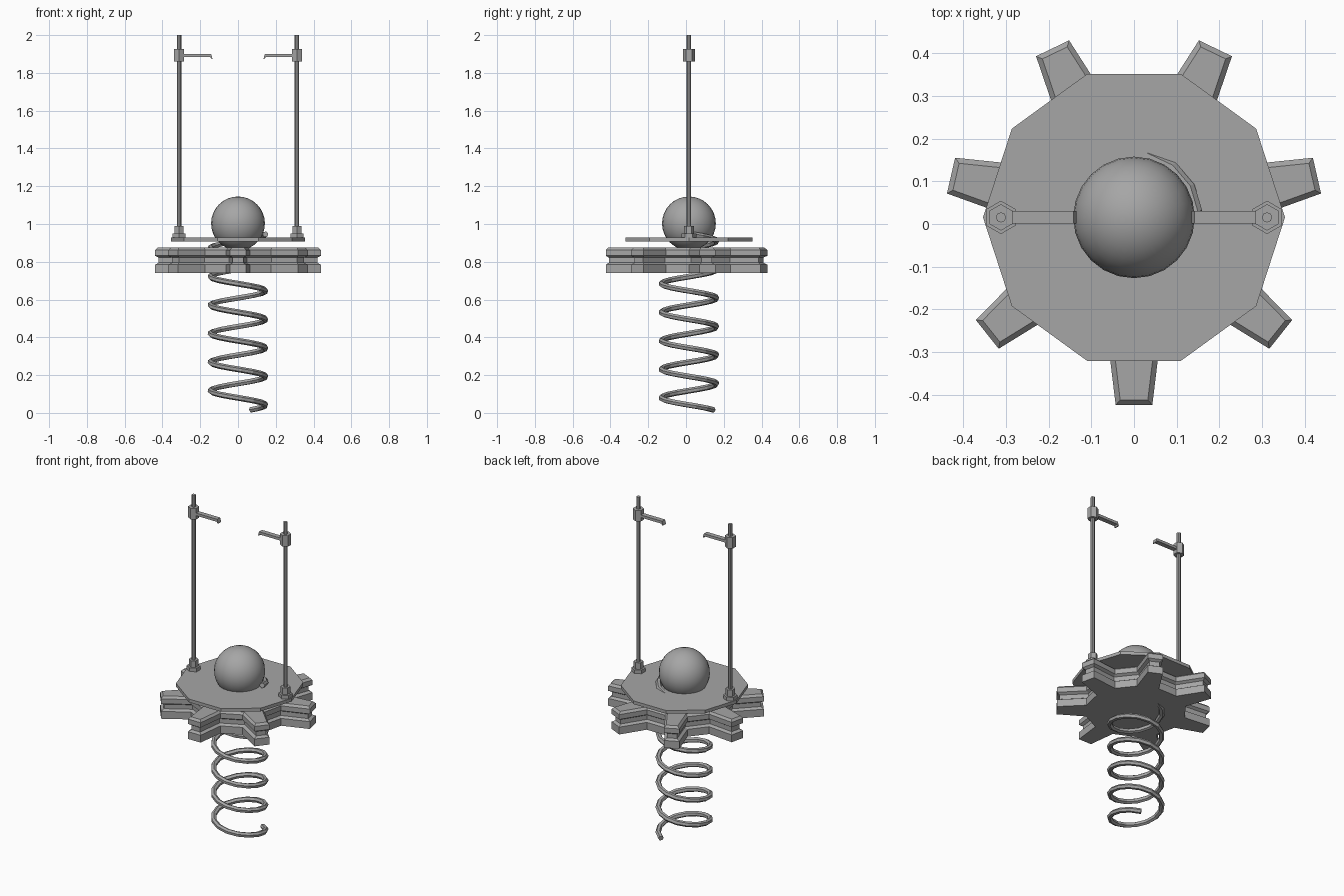
import bpy, bmesh
from math import sin, cos, pi, radians
from mathutils import Vector

cube = bpy.data.objects.get("Cube")
if cube:
    bpy.data.objects.remove(cube)

CY = 0.0155  # shared vertical axis

grey = bpy.data.materials.new("mid_grey")
grey.use_nodes = True
grey.diffuse_color = (0.38, 0.38, 0.38, 1)
grey.node_tree.nodes["Principled BSDF"].inputs["Base Color"].default_value = (0.38, 0.38, 0.38, 1)


def add_object(name, data):
    obj = bpy.data.objects.new(name, data)
    bpy.context.collection.objects.link(obj)
    data.materials.append(grey)
    return obj


def loft(name, rings):
    """Skin a stack of matching closed outlines and cap both ends."""
    bm = bmesh.new()
    loops = [[bm.verts.new(p) for p in ring] for ring in rings]
    n = len(loops[0])
    for a, b in zip(loops, loops[1:]):
        for i in range(n):
            j = (i + 1) % n
            bm.faces.new((a[i], a[j], b[j], b[i]))
    bm.faces.new(loops[0][::-1])
    bm.faces.new(loops[-1])
    bmesh.ops.recalc_face_normals(bm, faces=bm.faces)
    mesh = bpy.data.meshes.new(name)
    bm.to_mesh(mesh)
    bm.free()
    return add_object(name, mesh)


def ngon(x, y, z, r, sides, turn=0.0):
    return [(x + r * cos(turn + 2 * pi * i / sides),
             y + r * sin(turn + 2 * pi * i / sides), z) for i in range(sides)]


def prism(name, x, r, z0, z1, sides, turn=0.0):
    return loft(name, [ngon(x, CY, z, r, sides, turn) for z in (z0, z1)])


def inset(points, d):
    """Move every edge of a counter-clockwise outline inwards by d."""
    out = []
    for i, p in enumerate(points):
        a = (p - points[i - 1]).normalized()
        b = (points[(i + 1) % len(points)] - p).normalized()
        na, nb = Vector((-a.y, a.x)), Vector((-b.y, b.x))
        out.append(p + (na + nb) * d / (1 + na.dot(nb)))
    return out


# Gear wheel: seven tapered teeth, grooved rim, chamfered top
outline = []
for k in range(7):
    a = -pi / 2 + 2 * pi * k / 7
    radial, side = Vector((cos(a), sin(a))), Vector((-sin(a), cos(a)))
    for r, w in ((0.275, -0.063), (0.44, -0.043), (0.44, 0.043), (0.275, 0.063)):
        outline.append(radial * r + side * w)
profile = ((0.74, 0), (0.785, 0), (0.795, 0.016), (0.822, 0.016),
           (0.832, 0), (0.862, 0), (0.875, 0.012))
loft("gear_wheel", [[(p.x, p.y + CY, z) for p in inset(outline, d)]
                    for z, d in profile])

# Ten-sided plate above the gear
prism("plate", 0, 0.354, 0.908, 0.928, 10)

# Ball resting in the plate
bm = bmesh.new()
bmesh.ops.create_uvsphere(bm, u_segments=24, v_segments=16, radius=0.1425)
mesh = bpy.data.meshes.new("ball")
bm.to_mesh(mesh)
bm.free()
mesh.shade_smooth()
add_object("ball", mesh).location = (0, CY, 1.003)

# Coil spring winding up through the gear and plate
curve = bpy.data.curves.new("spring", "CURVE")
curve.dimensions = "3D"
curve.bevel_depth = 0.0155
curve.bevel_resolution = 1
curve.use_fill_caps = True
spline = curve.splines.new("POLY")
turns, per_turn = 6.16, 15
count = int(turns * per_turn)
spline.points.add(count)
for i, pt in enumerate(spline.points):
    t = turns * i / count
    a = radians(62) - 2 * pi * t
    pt.co = (0.146 * cos(a), CY + 0.146 * sin(a), 0.016 + 0.151 * t, 1)
spline.use_smooth = False
add_object("spring", curve)

# Posts with nuts, clamps and inward arms
for name, s in (("left", 1), ("right", -1)):
    x = 0.312 * s
    prism(name + "_post", x, 0.012, 0.92, 2.0, 8)
    prism(name + "_base_washer", x, 0.039, 0.925, 0.95, 6, pi / 2)
    prism(name + "_base_nut", x, 0.027, 0.948, 0.99, 6, pi / 2)
    prism(name + "_clamp", x, 0.031, 1.86, 1.927, 6, pi / 2)
    arm = [(0.30, 1.883), (0.146, 1.883), (0.141, 1.874), (0.135, 1.874),
           (0.142, 1.899), (0.30, 1.899)]
    loft(name + "_arm", [[(s * px, CY + y, pz) for px, pz in arm]
                         for y in (-0.0145, 0.0145)])
